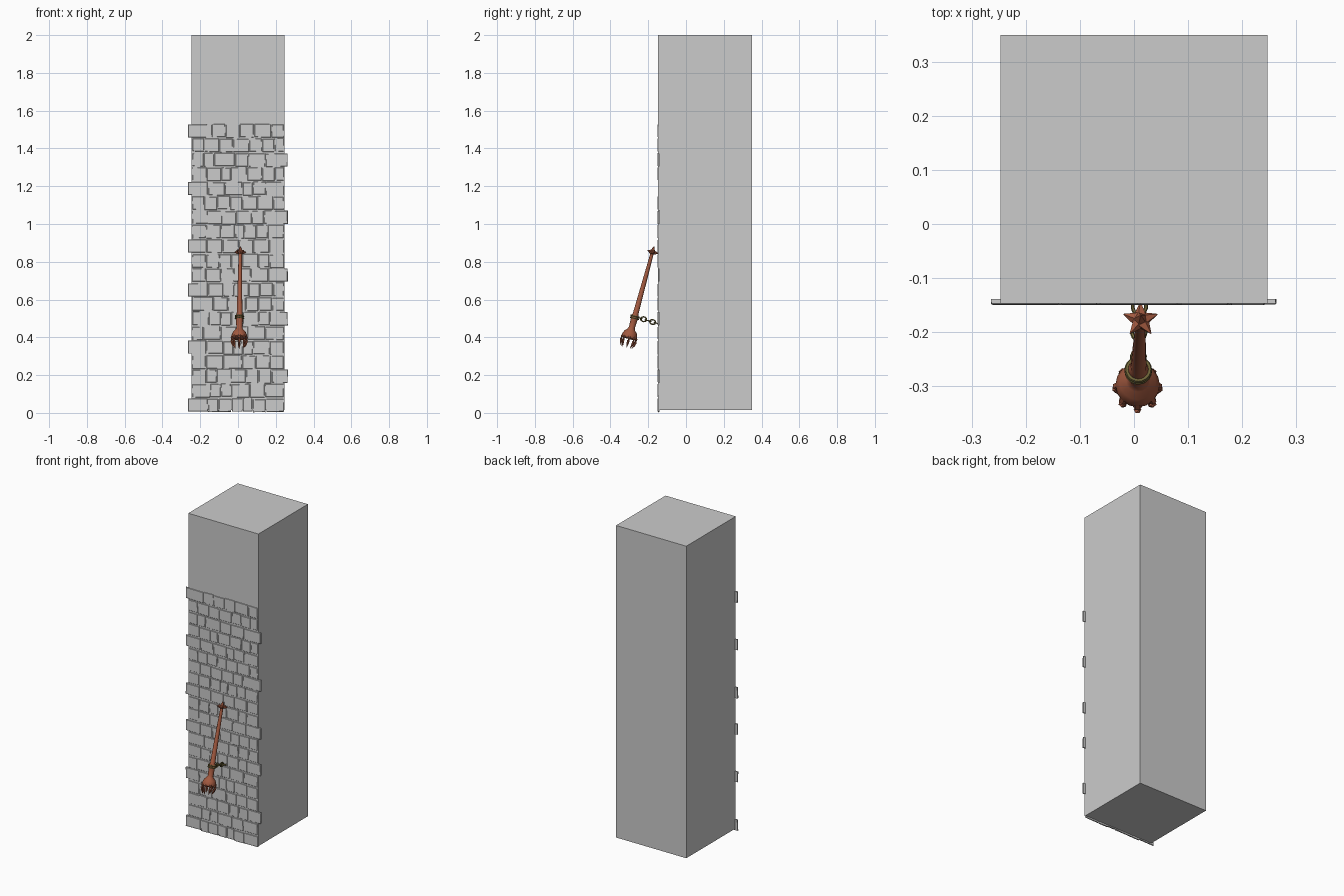
import bpy, bmesh, math, random
from mathutils import Vector, Matrix

if "Cube" in bpy.data.objects:
    bpy.data.objects.remove(bpy.data.objects["Cube"])

random.seed(4)


def material(name, color):
    m = bpy.data.materials.new(name)
    m.diffuse_color = color
    m.use_nodes = True
    m.node_tree.nodes["Principled BSDF"].inputs["Base Color"].default_value = m.diffuse_color
    return m


RUST = material("rust_red", (0.36, 0.10, 0.05, 1))
BRASS = material("old_brass", (0.16, 0.13, 0.04, 1))


def finish(name, bm, mat=None, matrix=None, smooth=False):
    bmesh.ops.recalc_face_normals(bm, faces=bm.faces)
    me = bpy.data.meshes.new(name)
    bm.to_mesh(me)
    bm.free()
    ob = bpy.data.objects.new(name, me)
    bpy.context.collection.objects.link(ob)
    if matrix:
        ob.matrix_world = matrix
    if mat:
        me.materials.append(mat)
    if smooth:
        bpy.ops.object.select_all(action='DESELECT')
        ob.select_set(True)
        bpy.context.view_layer.objects.active = ob
        bpy.ops.object.shade_smooth_by_angle(angle=math.radians(35))
    return ob


def box(bm, lo, hi):
    lo, hi = Vector(lo), Vector(hi)
    m = Matrix.Translation((lo + hi) / 2) @ Matrix.Diagonal((*(hi - lo), 1))
    return bmesh.ops.create_cube(bm, size=1, matrix=m)["verts"]


def tube(bm, pts, radii, sides=6):
    """Tapered tube through points; end rings are capped."""
    rings = []
    for i, p in enumerate(pts):
        d = pts[min(i + 1, len(pts) - 1)] - pts[max(i - 1, 0)]
        q = d.to_track_quat('Z', 'Y')
        rings.append([bm.verts.new(p + q @ Vector((radii[i] * math.cos(a), radii[i] * math.sin(a), 0)))
                      for a in (2 * math.pi * k / sides for k in range(sides))])
    for a, b in zip(rings, rings[1:]):
        for k in range(sides):
            j = (k + 1) % sides
            bm.faces.new((a[k], a[j], b[j], b[k]))
    bm.faces.new(rings[0])
    bm.faces.new(rings[-1])


def torus(bm, matrix, major, minor, n=14, m=6, stretch=1.0):
    grid = [[bm.verts.new(matrix @ Vector((
        (major + minor * math.cos(v)) * math.cos(u) * stretch,
        (major + minor * math.cos(v)) * math.sin(u), minor * math.sin(v))))
        for v in (2 * math.pi * j / m for j in range(m))]
        for u in (2 * math.pi * i / n for i in range(n))]
    for i in range(n):
        for j in range(m):
            a, b = (i + 1) % n, (j + 1) % m
            bm.faces.new((grid[i][j], grid[a][j], grid[a][b], grid[i][b]))


# Square stone pillar
bm = bmesh.new()
box(bm, (-0.247, -0.147, 0.015), (0.247, 0.35, 2.0))
finish("pillar", bm)

# Thin brick courses on the front, some bricks overhanging the corners
bm = bmesh.new()
ROW = 0.0765
for row in range(20):
    z = 0.003 + row * ROW
    left = -0.266 if row in (0, 4, 8, 11, 15, 19) else -0.244
    right = 0.265 if row in (2, 6, 9, 13, 17) else 0.244
    n = 6 if row % 2 else 7
    weights = [random.uniform(0.7, 1.4) for _ in range(n)]
    if left < -0.25:
        weights[0] = 1.5
    if right > 0.25:
        weights[-1] = 1.5
    x = left
    for w in weights:
        step = (right - left) * w / sum(weights)
        dz = random.uniform(-0.003, 0.003)
        front = -0.1495 + random.uniform(-0.0005, 0.0008)
        vs = box(bm, (x + 0.002, front, z + 0.003 + dz), (x + step - 0.002, -0.139, z + ROW - 0.005 + dz))
        c = sum((v.co for v in vs), Vector()) / 8
        for v in vs:
            v.co.x += random.uniform(-0.0015, 0.0015)
            v.co.z += random.uniform(-0.0015, 0.0015)
        edges = {e for v in vs for e in v.link_edges if all(u.co.y < c.y for u in e.verts)}
        bmesh.ops.bevel(bm, geom=list(edges), offset=0.002, segments=1, affect='EDGES')
        x += step
finish("brick_facing", bm)

# Leaning torch: local z runs from claw tips to the spiked pommel
BOTTOM, TOP = Vector((0.006, -0.315, 0.347)), Vector((0.012, -0.178, 0.85))
AXIS = TOP - BOTTOM
LENGTH = AXIS.length
M = Matrix.Translation(BOTTOM) @ Vector((0, 0, 1)).rotation_difference(AXIS).to_matrix().to_4x4()

# Handle and flared head
bm = bmesh.new()
profile = [(0.028, 0.046), (0.040, 0.054), (0.041, 0.066), (0.034, 0.084), (0.022, 0.096),
           (0.016, 0.108), (0.018, 0.150), (0.019, 0.158), (0.019, 0.174), (0.015, 0.182),
           (0.009, LENGTH - 0.02), (0.009, LENGTH)]
tube(bm, [Vector((0, 0, z)) for r, z in profile], [r for r, z in profile], 16)
finish("torch_handle", bm, RUST, M, True)

# Ring of claws around the head
bm = bmesh.new()
for k in range(8):
    R = Matrix.Rotation(2 * math.pi * k / 8, 3, 'Z')
    pts = [R @ Vector(p) for p in ((0.031, 0, 0.070), (0.038, 0, 0.052), (0.040, 0, 0.036),
                                   (0.036, 0, 0.018), (0.029, 0, 0.0))]
    tube(bm, pts, [0.007, 0.0085, 0.007, 0.0055, 0.001])
finish("torch_claws", bm, RUST, M, True)

# Spiked pommel
bm = bmesh.new()
bmesh.ops.create_icosphere(bm, subdivisions=1, radius=0.016, matrix=Matrix.Translation((0, 0, LENGTH)))
dirs = [Vector((math.cos(a), math.sin(a), 0.1)) for a in (math.pi / 2 + 2 * math.pi * k / 5 for k in range(5))]
for d in dirs + [Vector((0, 0, 1))]:
    c = Vector((0, 0, LENGTH))
    tube(bm, [c, c + d * 0.010, c + d * 0.033], [0.012, 0.012, 0.001], 5)
finish("spiked_pommel", bm, RUST, M)

# Brass collar rings around the handle
bm = bmesh.new()
for z in (0.160, 0.171):
    torus(bm, Matrix.Translation((0, 0, z)), 0.021, 0.0045, 20)
finish("collar_rings", bm, BRASS, M, True)

# Chain from the collar to the wall, links alternately turned
bm = bmesh.new()
start, end = Vector((0.008, -0.248, 0.503)), Vector((0.010, -0.153, 0.474))
direction = (end - start).normalized()
side = Vector((1, 0, 0))
up = direction.cross(side).normalized()
for k in range(5):
    p = start.lerp(end, k / 4)
    u, w = (side, up) if k % 2 == 0 else (up, side)
    m = Matrix((direction, u, w)).transposed().to_4x4()
    torus(bm, Matrix.Translation(p) @ m, 0.0125, 0.0035, stretch=1.2)
finish("wall_chain", bm, BRASS, None, True)
